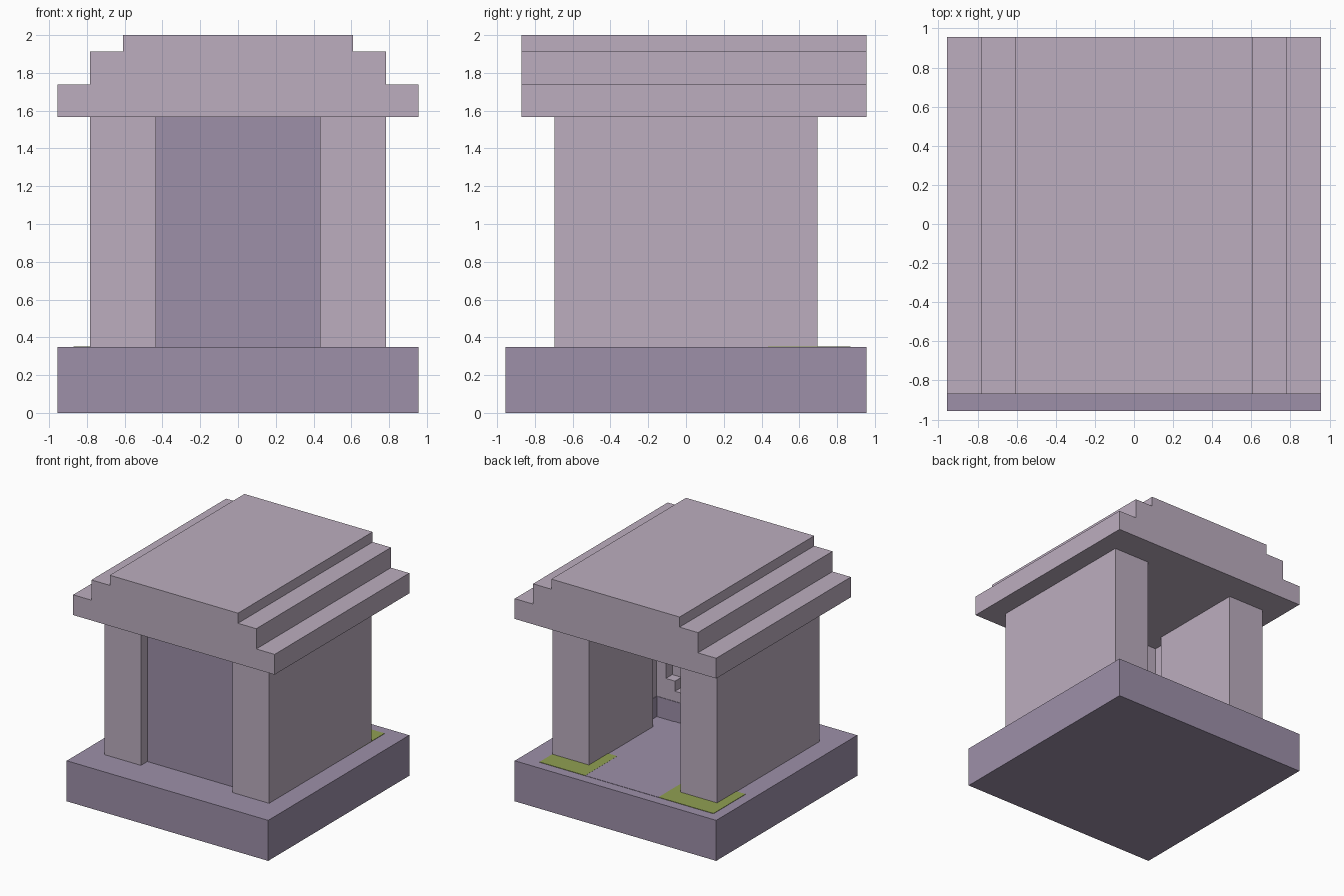
import bpy
import bmesh

cube = bpy.data.objects.get("Cube")
if cube:
    bpy.data.objects.remove(cube, do_unlink=True)

U = 2 / 23  # one building block


def material(name, rgb):
    m = bpy.data.materials.new(name)
    m.use_nodes = True
    m.diffuse_color = (*rgb, 1)
    bsdf = next(n for n in m.node_tree.nodes if n.type == "BSDF_PRINCIPLED")
    bsdf.inputs["Base Color"].default_value = (*rgb, 1)
    return m


pale_stone = material("pale_stone", (0.503, 0.423, 0.521))
purple_stone = material("purple_stone", (0.337, 0.279, 0.397))
moss_green = material("moss_green", (0.279, 0.352, 0.084))


def prism(name, outline, axis, low, high, mat):
    """Extrude a 2D outline (in blocks) along y or z."""
    bm = bmesh.new()
    if axis == "z":
        verts = [bm.verts.new((a * U, b * U, low * U)) for a, b in outline]
        move = (0, 0, (high - low) * U)
    else:
        verts = [bm.verts.new((a * U, low * U, b * U)) for a, b in outline]
        move = (0, (high - low) * U, 0)
    face = bm.faces.new(verts)
    ext = bmesh.ops.extrude_face_region(bm, geom=[face], use_keep_orig=True)
    top = [g for g in ext["geom"] if isinstance(g, bmesh.types.BMVert)]
    bmesh.ops.translate(bm, vec=move, verts=top)
    bmesh.ops.recalc_face_normals(bm, faces=bm.faces)
    mesh = bpy.data.meshes.new(name)
    bm.to_mesh(mesh)
    bm.free()
    mesh.materials.append(mat)
    obj = bpy.data.objects.new(name, mesh)
    bpy.context.collection.objects.link(obj)
    return obj


def box(name, x, y, z, mat):
    outline = [(x[0], y[0]), (x[1], y[0]), (x[1], y[1]), (x[0], y[1])]
    return prism(name, outline, "z", z[0], z[1], mat)


# Base and floor
box("base", (-11, 11), (-11, 11), (0, 4), purple_stone)
box("floor_slab", (-4, 4), (-4, 10), (4, 4.03), purple_stone)

# Moss around the rear wall ends
box("moss_left", (4, 9), (5, 10), (4, 4.04), moss_green)
box("moss_right", (-10, -4), (5, 10), (4, 4.04), moss_green)

# Side walls with a niche notch, mirrored
wall = [(5, 8), (9, 8), (9, -8), (5, -8), (5, -4), (6, -4), (6, -2), (5, -2)]
for side, s in (("left", 1), ("right", -1)):
    prism("wall_" + side, [(s * x, y) for x, y in wall], "z", 4, 18, pale_stone)
    box("niche_skirting_" + side, sorted((s * 5.95, s * 6)), (-4, -2), (4, 6), purple_stone)

# Front panel and the wall behind it
box("front_panel", (-5, 5), (-7, -6), (4, 18), purple_stone)
box("niche_back", (-5, 5), (-6, -5), (4, 18), pale_stone)
box("niche_skirting_back", (-6, 6), (-4, -3.95), (4, 6), purple_stone)

# Stepped surround of the round recess
for name, low, high, end in (("lower", 7, 8, 4), ("upper", 16, 15, 18)):
    z = (4, 7) if name == "lower" else (16, 18)
    box("recess_" + name, (-5, 5), (-5, -4), z, pale_stone)
    for side, s in (("left", 1), ("right", -1)):
        box("recess_" + name + "_step_" + side, sorted((s * 4, s * 5)), (-5, -4),
            sorted((low, high)), pale_stone)

# Stepped roof
half = [(11, 18), (11, 20), (9, 20), (9, 22), (7, 22), (7, 23)]
prism("roof", half + [(-x, z) for x, z in reversed(half)], "y", -10, 11, pale_stone)
